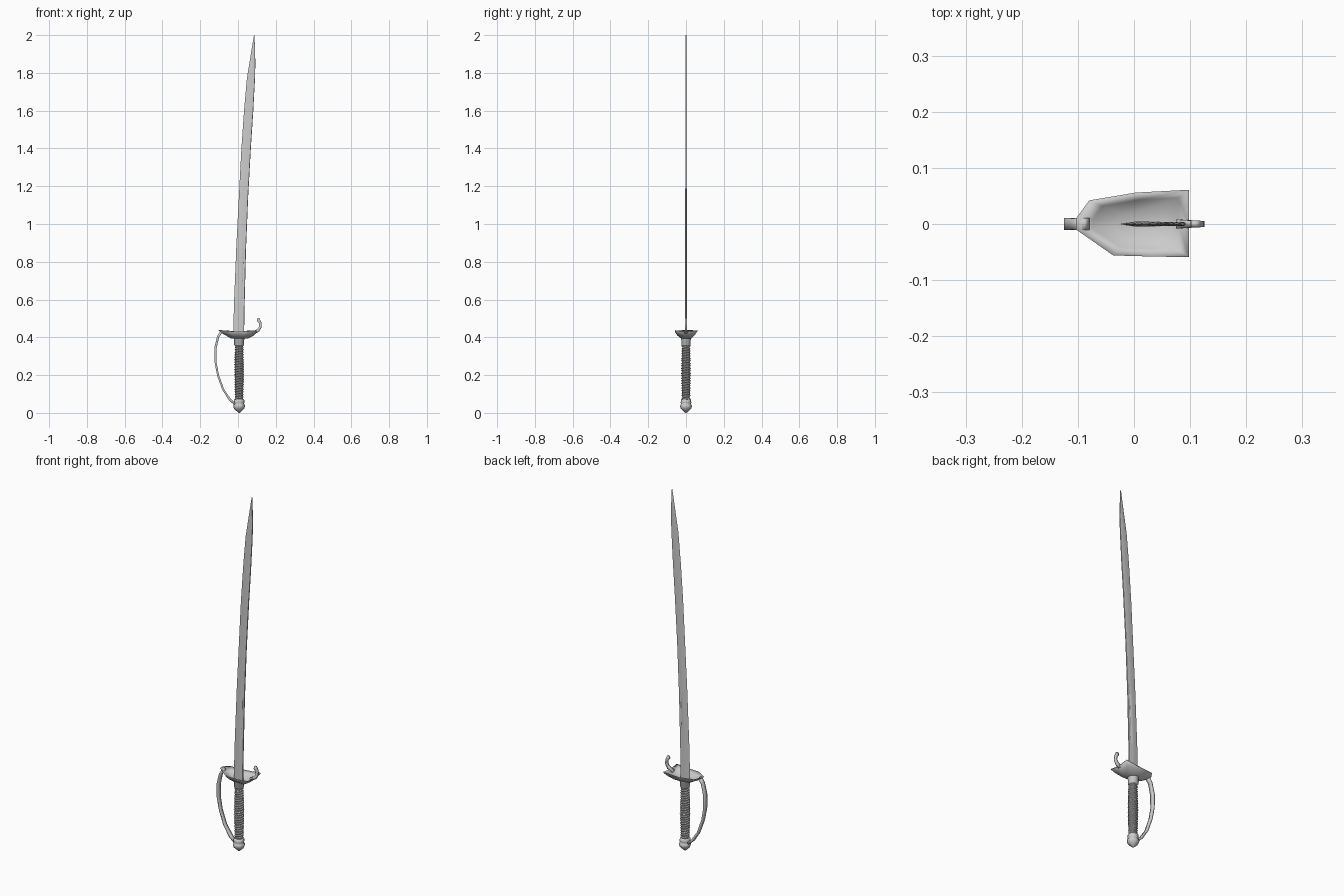
import bpy
from math import sin, cos, pi, radians
from mathutils import Vector

if "Cube" in bpy.data.objects:
    bpy.data.objects.remove(bpy.data.objects["Cube"])


def loft(name, rings, angle=30, shift=.003):
    """Skin a list of equal-length closed rings and cap both ends."""
    n = len(rings[0])
    verts = [(p[0] + shift, p[1], p[2]) for r in rings for p in r]
    faces = [(i * n + j, i * n + (j + 1) % n, (i + 1) * n + (j + 1) % n, (i + 1) * n + j)
             for i in range(len(rings) - 1) for j in range(n)]
    faces += [tuple(reversed(range(n))), tuple(range(len(verts) - n, len(verts)))]
    mesh = bpy.data.meshes.new(name)
    mesh.from_pydata(verts, [], faces)
    ob = bpy.data.objects.new(name, mesh)
    bpy.context.collection.objects.link(ob)
    bpy.ops.object.select_all(action='DESELECT')
    ob.select_set(True)
    bpy.context.view_layer.objects.active = ob
    bpy.ops.object.mode_set(mode='EDIT')
    bpy.ops.mesh.select_all(action='SELECT')
    bpy.ops.mesh.normals_make_consistent(inside=False)
    bpy.ops.object.mode_set(mode='OBJECT')
    bpy.ops.object.shade_smooth_by_angle(angle=radians(angle))
    return ob


def lathe(name, profile, sides, angle=30):
    return loft(name, [[(r * cos(2 * pi * k / sides), r * sin(2 * pi * k / sides), z)
                        for k in range(sides)] for r, z in profile], angle, .006)


def strap(name, path):
    """Flat bar swept in the xz plane; path rows are x, z, half thickness, half width."""
    pts = [Vector((x, 0, z)) for x, z, _, _ in path]
    rings = []
    for i, (p, row) in enumerate(zip(pts, path)):
        d = (pts[min(i + 1, len(pts) - 1)] - pts[max(i - 1, 0)]).normalized()
        side = Vector((d.z, 0, -d.x)) * row[2]
        w = Vector((0, row[3], 0))
        rings.append([p + side + w, p - side + w, p - side - w, p + side - w])
    return loft(name, rings, 120)


# Curved blade: z, left edge x, right edge x, half thickness, fuller depth
blade = [(0.40, -.029, .029, .0045, 0), (0.58, -.024, .032, .0045, 0),
         (0.61, -.023, .033, .0045, .002), (0.85, -.013, .039, .0042, .002),
         (0.88, -.012, .040, .0042, 0), (1.15, .002, .051, .004, 0),
         (1.40, .015, .065, .0038, 0), (1.60, .029, .078, .0036, 0),
         (1.77, .044, .087, .0035, 0), (1.85, .057, .089, .0035, 0),
         (1.93, .070, .087, .0033, 0), (2.00, .0815, .084, .0025, 0)]
rings = []
for z, a, b, t, f in blade:
    half = [(.45, t), (.68, t), (.76, t - f), (.84, t), (.97, t * .8)]
    x = lambda u: a + (b - a) * u
    rings.append([(x(0), 0, z)] + [(x(u), h, z) for u, h in half]
                 + [(x(1), 0, z)] + [(x(u), -h, z) for u, h in reversed(half)])
loft("blade", rings, 20)

# Dished guard plate: outer underside, rim, then inner hollow, smooth all over
rim = [(-.106, -.010, .440), (-.040, -.056, .432), (.030, -.058, .432), (.095, -.059, .438),
       (.095, 0, .430), (.095, .061, .438), (.000, .056, .432), (-.083, .042, .437),
       (-.106, .010, .440)]


def dish(scale, drop):
    return [(.015 + (x - .015) * scale, y * scale, z - drop) for x, y, z in rim]


loft("guard", [[(x, y, .394) for x, y, z in dish(.45, 0)], dish(.80, .022),
               dish(1, .004), dish(1, 0), dish(.76, .018),
               [(x, y, .401) for x, y, z in dish(.42, 0)]], 180)

# Upturned hook on the guard and knuckle bow down to the pommel
strap("guard_hook", [(.076, .422, .008, .008), (.104, .437, .008, .006),
                     (.116, .456, .007, .005), (.115, .476, .007, .005),
                     (.106, .490, .009, .006), (.105, .502, .006, .004)])
strap("knuckle_bow", [(-.088, .433, .007, .011), (-.108, .405, .006, .010),
                      (-.122, .345, .006, .011), (-.122, .270, .005, .011),
                      (-.109, .200, .005, .010), (-.082, .125, .005, .010),
                      (-.046, .070, .006, .010), (-.012, .042, .007, .010)])


# Grip core with a gentle swell
def grip_radius(z):
    return .0185 + .004 * sin(pi * (z - .06) / .32)


lathe("grip", [(grip_radius(z), z) for z in [.06 + .04 * i for i in range(9)]], 12)

# Two angular strands of wire spiralling round the grip
turns, steps, wire = 11, 9, .0042
for strand in range(2):
    rings = []
    for i in range(turns * steps + 1):
        a = 2 * pi * i / steps + strand * pi
        z = .072 + .288 * i / (turns * steps)
        out = Vector((cos(a), sin(a), 0))
        c = out * (grip_radius(z) + .0005) + Vector((0, 0, z))
        rings.append([c + out * wire * cos(k * pi / 2) + Vector((0, 0, wire * sin(k * pi / 2)))
                      for k in range(4)])
    loft("grip_wire", rings, 20, .006)

# Ferrule under the guard and pointed pommel
lathe("ferrule", [(.022, .355), (.026, .360), (.026, .385), (.028, .388), (.028, .400)], 10, 60)
lathe("pommel", [(.003, 0), (.027, .022), (.031, .034), (.030, .043), (.025, .047),
                 (.028, .054), (.027, .070), (.021, .073)], 8, 180)
